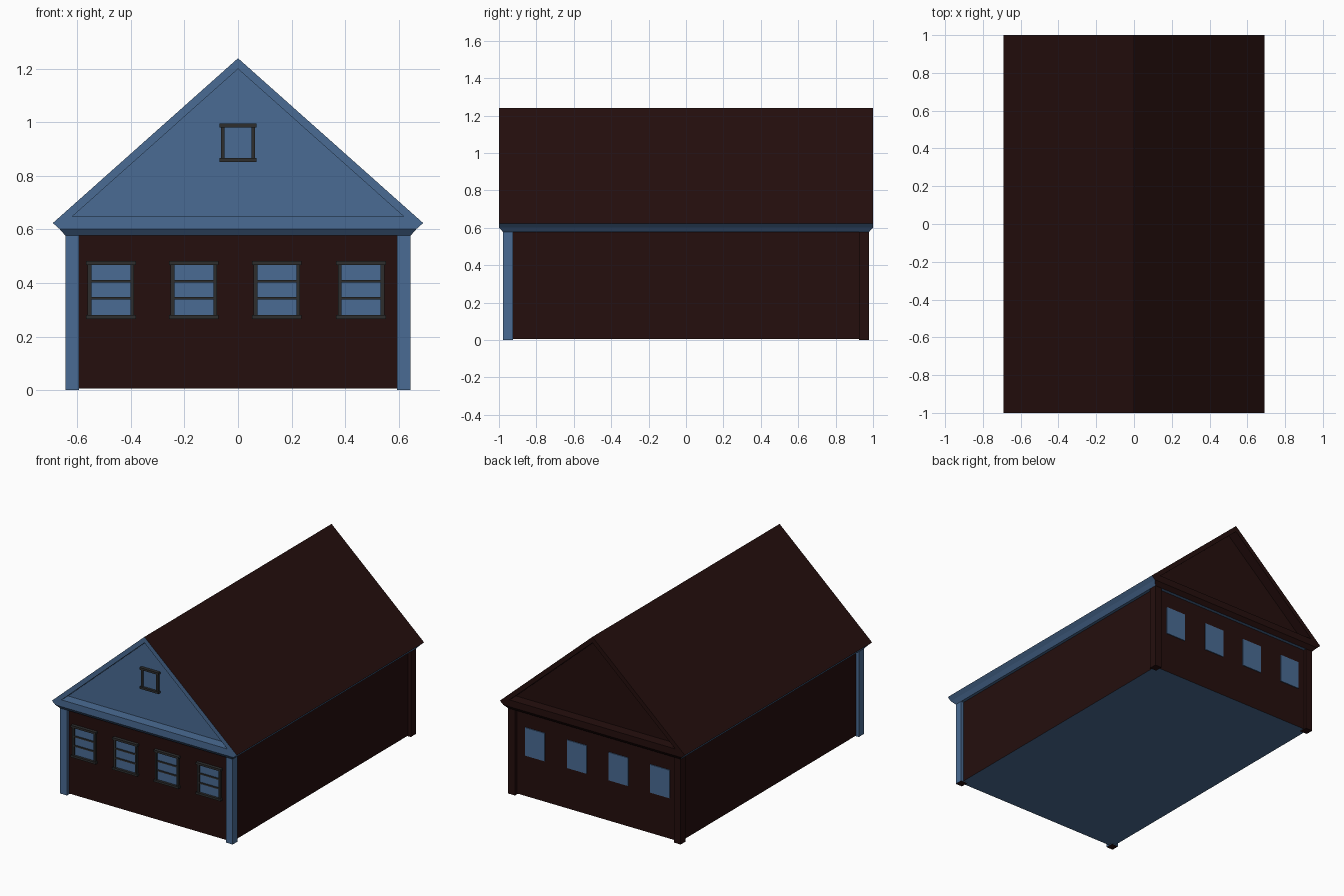
import bpy
import bmesh

cube = bpy.data.objects.get("Cube")
if cube:
    bpy.data.objects.remove(cube, do_unlink=True)


def material(name, rgb):
    m = bpy.data.materials.new(name)
    m.use_nodes = True
    col = (*rgb, 1.0)
    m.diffuse_color = col
    m.node_tree.nodes["Principled BSDF"].inputs["Base Color"].default_value = col
    return m


BROWN = material("dark_brown", (0.018, 0.0045, 0.004))
BLUE = material("slate_blue", (0.068, 0.148, 0.295))
GREY = material("dark_grey", (0.027, 0.027, 0.027))


def finish(name, bm, mats):
    mesh = bpy.data.meshes.new(name)
    bmesh.ops.recalc_face_normals(bm, faces=bm.faces)
    bm.to_mesh(mesh)
    bm.free()
    for m in mats:
        mesh.materials.append(m)
    ob = bpy.data.objects.new(name, mesh)
    bpy.context.collection.objects.link(ob)
    return ob


def box(name, x, y, z, mat, bottom=None):
    """Box from (min, max) ranges, with an optional colour underneath."""
    bm = bmesh.new()
    bmesh.ops.create_cube(bm, size=1)
    for v in bm.verts:
        v.co = [r[0] if c < 0 else r[1] for c, r in zip(v.co, (x, y, z))]
    for f in bm.faces:
        if bottom and f.normal.z < -0.5:
            f.material_index = 1
    return finish(name, bm, [mat, bottom] if bottom else [mat])


# Walls with blue floor underneath
WALL_X, WALL_Y = 0.625, 0.955
box("walls", (-WALL_X, WALL_X), (-WALL_Y, WALL_Y), (0.005, 0.59), BROWN, BLUE)

# Corner posts: blue at the front, brown at the back
for sx, side in ((-1, "right"), (1, "left")):
    for sy, end in ((-1, "front"), (1, "back")):
        xs = sorted((sx * 0.595, sx * 0.645))
        ys = sorted((sy * 0.925, sy * 0.978))
        box(f"{end}_{side}_corner_post", xs, ys, (0, 0.585),
            BLUE if sy < 0 else BROWN, BROWN)

# Roof with flared eaves and recessed gables
bm = bmesh.new()


def face(points, index):
    f = bm.faces.new([bm.verts.new(p) for p in points])
    f.material_index = index


def ring(x, y, z):
    return [(-x, -y, z), (x, -y, z), (x, y, z), (-x, y, z)]


levels = [ring(0.645, 0.978, 0.577), ring(0.667, 1, 0.602), ring(0.692, 1, 0.624)]
face(levels[0], 1)
for low, high in zip(levels, levels[1:]):
    for i in range(4):
        j = (i + 1) % 4
        face((low[i], low[j], high[j], high[i]), 0 if i == 2 else 1)


def triangle(x, base, top, y):
    return [(-x, y, base), (x, y, base), (0, y, top)]


for s, color in ((-1, 1), (1, 0)):
    outer = triangle(0.692, 0.624, 1.24, s)
    inner = triangle(0.62, 0.648, 1.2, s)
    panel = triangle(0.62, 0.648, 1.2, s * 0.93)
    for i in range(3):
        j = (i + 1) % 3
        face((outer[i], outer[j], inner[j], inner[i]), color)
        face((inner[i], inner[j], panel[j], panel[i]), color)
    face(panel, color)
for s in (-1, 1):
    face(((s * 0.692, -1, 0.624), (s * 0.692, 1, 0.624), (0, 1, 1.24), (0, -1, 1.24)), 0)
bmesh.ops.remove_doubles(bm, verts=bm.verts, dist=0.0005)
finish("roof", bm, [BROWN, BLUE])


def window(name, cx, half, z0, z1, wall, bars):
    """Framed window standing on a front-facing surface at y = wall."""
    box(name + "_glass", (cx - half, cx + half), (wall - 0.006, wall + 0.002), (z0, z1), BLUE)
    for s in (-1, 1):
        xs = sorted((cx + s * half, cx + s * (half + 0.014)))
        box(name + "_jamb", xs, (wall - 0.016, wall), (z0, z1), GREY)
    for part, z in (("sill", z0 - 0.007), ("lintel", z1 + 0.005)):
        box(f"{name}_{part}", (cx - half - 0.02, cx + half + 0.02),
            (wall - 0.022, wall), (z - 0.007, z + 0.007), GREY)
    for k in range(1, bars + 1):
        z = z0 + (z1 - z0) * k / (bars + 1)
        box(name + "_glazing_bar", (cx - half, cx + half),
            (wall - 0.012, wall), (z - 0.005, z + 0.005), GREY)


# Front and back windows
for n, cx in enumerate((-0.475, -0.165, 0.145, 0.46), 1):
    window(f"front_window_{n}", cx, 0.073, 0.28, 0.47, -WALL_Y, 2)
    box(f"back_window_{n}", (cx - 0.073, cx + 0.073),
        (WALL_Y - 0.002, WALL_Y + 0.006), (0.28, 0.47), BLUE)
window("attic_window", 0, 0.05, 0.867, 0.984, -0.93, 0)
